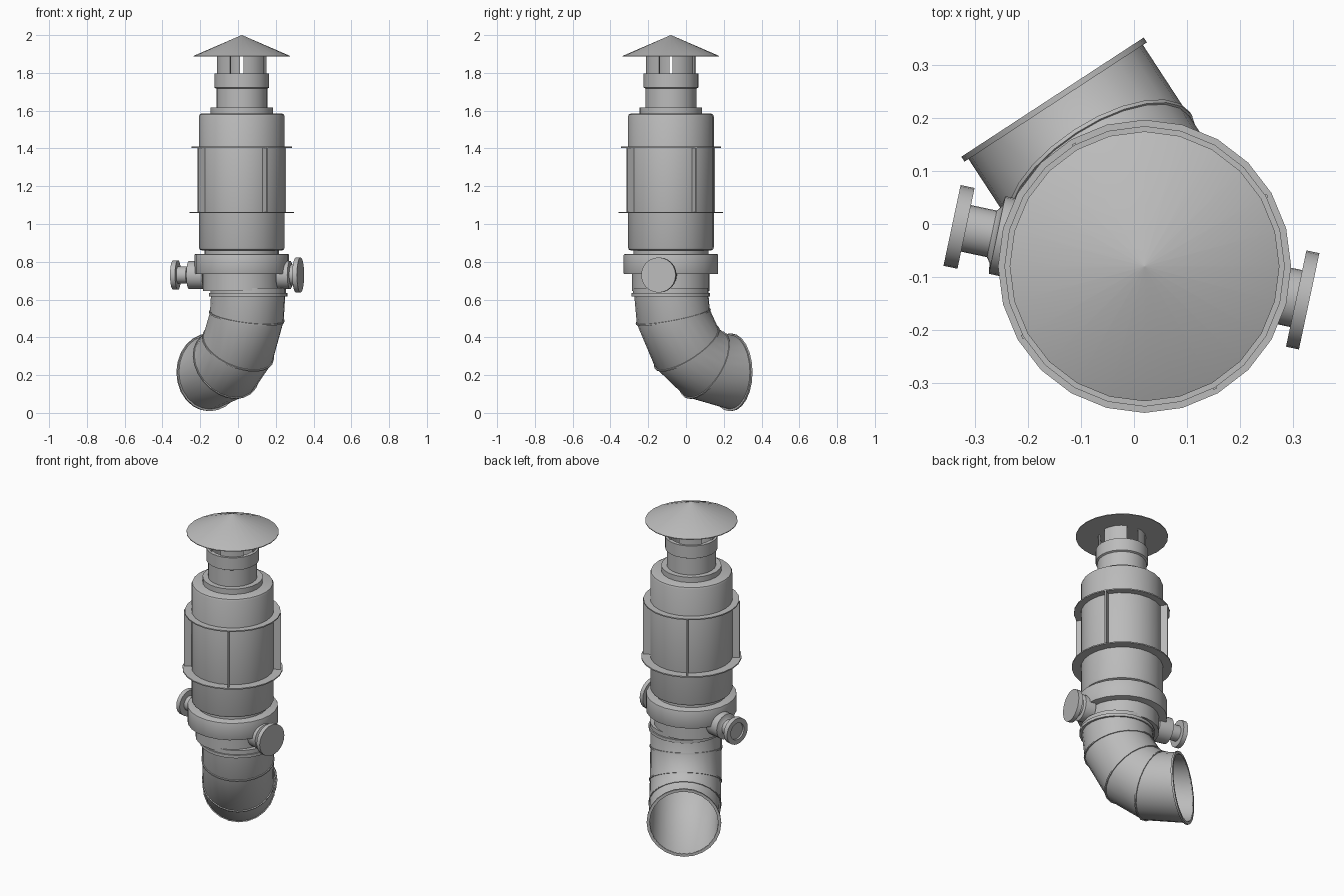
import bpy, math
from math import sin, cos, pi, radians
from mathutils import Vector, Matrix

cube = bpy.data.objects.get("Cube")
if cube:
    bpy.data.objects.remove(cube)

SIDES = 24
AXIS = Vector((0.02, -0.08, 0))

grey = bpy.data.materials.new("steel_grey")
grey.use_nodes = True
COLOUR = (0.5, 0.5, 0.5, 1)
grey.diffuse_color = COLOUR
bsdf = grey.node_tree.nodes["Principled BSDF"]
bsdf.inputs["Base Color"].default_value = COLOUR
bsdf.inputs["Roughness"].default_value = 0.6


def make(name, verts, faces, matrix=Matrix()):
    mesh = bpy.data.meshes.new(name)
    mesh.from_pydata([matrix @ Vector(v) for v in verts], [], faces)
    mesh.materials.append(grey)
    obj = bpy.data.objects.new(name, mesh)
    bpy.context.collection.objects.link(obj)
    bpy.ops.object.select_all(action="DESELECT")
    obj.select_set(True)
    bpy.context.view_layer.objects.active = obj
    bpy.ops.object.shade_smooth_by_angle(angle=radians(28))
    return obj


def skin(rings, caps=True):
    """Faces joining consecutive rings of SIDES points."""
    n = SIDES
    faces = [(r * n + i, r * n + (i + 1) % n, (r + 1) * n + (i + 1) % n, (r + 1) * n + i)
             for r in range(rings - 1) for i in range(n)]
    if caps:
        faces += [tuple(range(n))[::-1], tuple(range((rings - 1) * n, rings * n))]
    return faces


def lathe(name, profile, matrix=Matrix.Translation(AXIS)):
    """Closed turned part from (radius, height) points, bottom to top."""
    verts = [(r * cos(2 * pi * i / SIDES), r * sin(2 * pi * i / SIDES), z)
             for r, z in profile for i in range(SIDES)]
    return make(name, verts, skin(len(profile)), matrix)


def drum(name, r, z0, z1, bevel=0.0, matrix=Matrix.Translation(AXIS)):
    prof = [(r, z0), (r, z1)]
    if bevel:
        prof = [(r - bevel, z0), (r - bevel * 0.3, z0 + bevel * 0.3), (r, z0 + bevel),
                (r, z1 - bevel), (r - bevel * 0.3, z1 - bevel * 0.3), (r - bevel, z1)]
    return lathe(name, prof, matrix)


# Rain cap and the curved posts under it
lathe("rain_cap", [(0.255, 1.886), (0.255, 1.89), (0.001, 2.0)])


def arc_plate(name, mid, half, r0, r1, z0, z1, steps=4):
    verts, faces = [], []
    for k in range(steps + 1):
        a = mid - half + 2 * half * k / steps
        verts += [(r * cos(a), r * sin(a), z) for r, z in ((r0, z0), (r1, z0), (r1, z1), (r0, z1))]
    for k in range(steps):
        faces += [(4 * k + j, 4 * k + 4 + j, 4 * k + 4 + (j + 1) % 4, 4 * k + (j + 1) % 4)
                  for j in range(4)]
    faces += [(0, 1, 2, 3), tuple(4 * steps + j for j in (3, 2, 1, 0))]
    return make(name, verts, [f[::-1] for f in faces], Matrix.Translation(AXIS))


for q in range(4):
    arc_plate(f"cap_post_{q + 1}", radians(33 + 90 * q), radians(29), 0.124, 0.132, 1.77, 1.888)

# Chimney neck, open at the top
lathe("neck", [(0.135, 1.6), (0.135, 1.717), (0.145, 1.722), (0.145, 1.797),
               (0.122, 1.797), (0.122, 1.65)])
drum("neck_flange", 0.166, 1.58, 1.617)

# Main body with hoops and vertical ribs
drum("body", 0.227, 0.86, 1.585, 0.015)
drum("upper_hoop", 0.265, 1.402, 1.409)
drum("lower_hoop", 0.277, 1.057, 1.064)
for q in range(4):
    arc_plate(f"rib_{q + 1}", radians(30 + 90 * q), 0.014, 0.22, 0.268, 1.06, 1.405, 1)

# Stepped collar below the body
drum("collar_neck", 0.198, 0.83, 0.87)
drum("collar", 0.25, 0.735, 0.84, 0.004)
drum("lower_collar", 0.205, 0.645, 0.74)

# Mitred elbow: each ring has (distance outward, height, tilt)
PIPE = Vector((0.055, -0.08, 0))
OUT = Vector((-0.547, 0.837, 0))
SIDE = Vector((0.837, 0.547, 0))
UP = Vector((0, 0, 1))
JOINTS = [(0, 0.65, 0), (0.015, 0.51, 13), (0.10, 0.345, 38), (0.213, 0.255, 63), (0.379, 0.215, 90)]


def ring(joint, r, shift=0.0):
    s, z, t = joint
    t = radians(t)
    across = OUT * cos(t) + UP * sin(t)
    along = OUT * sin(t) - UP * cos(t)
    c = PIPE + OUT * s + UP * z + along * shift
    return [c + (across * cos(2 * pi * i / SIDES) - SIDE * sin(2 * pi * i / SIDES)) * r
            for i in range(SIDES)]


def pipe(name, parts, closed=True):
    verts = [v for p in parts for v in ring(*p)]
    return make(name, verts, skin(len(parts), closed))


outer = [(j, 0.197) for j in JOINTS]
inner = [(j, 0.189) for j in JOINTS[:0:-1]]
pipe("elbow", outer + inner)
for k in (1, 2, 3):
    j = JOINTS[k]
    pipe(f"elbow_seam_{k}", [(j, 0.193, -0.005), (j, 0.202, -0.004), (j, 0.202, 0.004), (j, 0.193, 0.005),
                             (j, 0.193, -0.005)], False)
e = JOINTS[-1]
pipe("outlet_rim", [(e, 0.19, -0.008), (e, 0.206, -0.008), (e, 0.206, 0.003), (e, 0.19, 0.003),
                    (e, 0.19, -0.008)], False)
drum("pipe_flange", 0.208, 0.617, 0.635, 0, Matrix.Translation(PIPE))
drum("pipe_collar", 0.2, 0.63, 0.66, 0, Matrix.Translation(PIPE))


# Side ports on the collar
def port_frame(angle):
    return (Matrix.Translation(AXIS + UP * 0.73) @ Matrix.Rotation(angle, 4, "Z")
            @ Matrix.Rotation(pi / 2, 4, "Y"))


TURN = radians(-12)
lathe("left_port", [(0.075, 0.2), (0.075, 0.262), (0.055, 0.268), (0.055, 0.293), (0.093, 0.293),
                    (0.093, 0.318)], port_frame(TURN))
lathe("right_port", [(0.075, 0.2), (0.075, 0.285), (0.055, 0.288), (0.045, 0.295), (0.045, 0.345),
                     (0.078, 0.345), (0.078, 0.372), (0.05, 0.372), (0.05, 0.36)], port_frame(TURN + pi))
